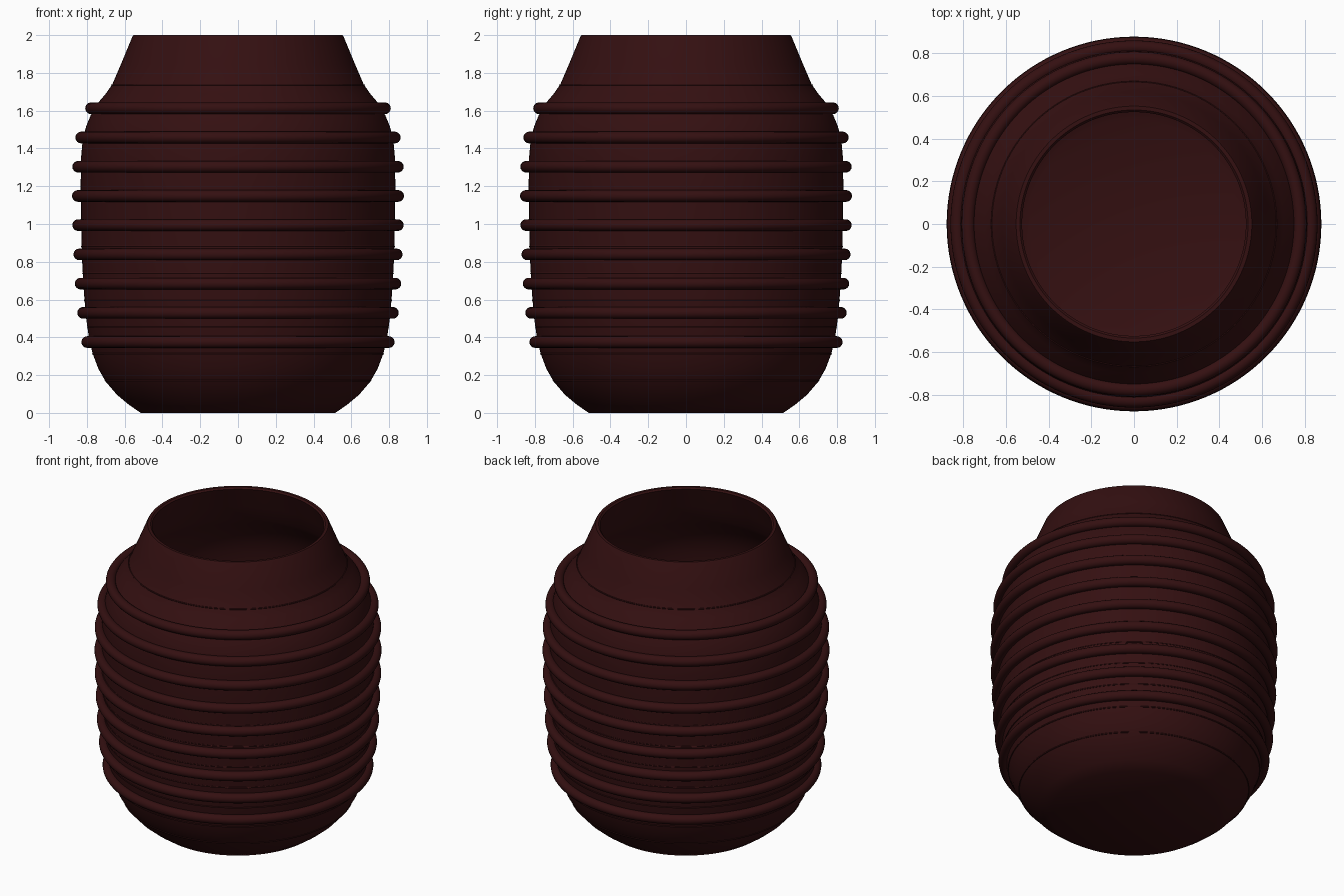
import bpy, bmesh, math

cube = bpy.data.objects.get("Cube")
if cube:
    bpy.data.objects.remove(cube, do_unlink=True)

clay = bpy.data.materials.new("dark_red_brown")
clay.use_nodes = True
colour = (0.034, 0.005, 0.0055, 1)
clay.diffuse_color = colour
clay.node_tree.nodes["Principled BSDF"].inputs["Base Color"].default_value = colour

SIDES = 128


def lathe(name, profile, closed=False):
    """Revolve (radius, height) points around the z axis."""
    bm = bmesh.new()
    verts = [bm.verts.new((r, 0, z)) for r, z in profile]
    pairs = list(zip(verts, verts[1:]))
    if closed:
        pairs.append((verts[-1], verts[0]))
    edges = [bm.edges.new(p) for p in pairs]
    bmesh.ops.spin(bm, geom=verts + edges, axis=(0, 0, 1), cent=(0, 0, 0),
                   angle=math.tau, steps=SIDES)
    bmesh.ops.remove_doubles(bm, verts=bm.verts, dist=0.0005)
    bmesh.ops.recalc_face_normals(bm, faces=bm.faces)
    mesh = bpy.data.meshes.new(name)
    bm.to_mesh(mesh)
    bm.free()
    obj = bpy.data.objects.new(name, mesh)
    bpy.context.collection.objects.link(obj)
    mesh.materials.append(clay)
    bpy.ops.object.select_all(action="DESELECT")
    obj.select_set(True)
    bpy.context.view_layer.objects.active = obj
    bpy.ops.object.shade_smooth_by_angle(angle=math.radians(35))
    return obj


def ring(name, radius, z, thickness, steps):
    """Round hoop around the body."""
    angles = [math.tau * i / steps for i in range(steps)]
    lathe(name, [(radius + thickness * math.cos(a), z + thickness * math.sin(a))
                 for a in angles], closed=True)


# Hollow body: base, outer wall, rounded rim, inner wall, floor
outer = [(0.515, 0), (0.58, 0.045), (0.64, 0.095), (0.7, 0.165), (0.74, 0.235),
         (0.77, 0.315), (0.788, 0.39), (0.804, 0.5), (0.816, 0.64), (0.825, 0.8),
         (0.831, 1.0), (0.833, 1.2), (0.831, 1.35), (0.822, 1.45), (0.803, 1.52),
         (0.78, 1.575), (0.742, 1.64), (0.7, 1.69), (0.665, 1.74), (0.62, 1.845),
         (0.56, 1.99)]
rim = [(0.553, 2.0), (0.535, 2.0), (0.525, 1.99)]
inner = [(r - 0.035, z) for r, z in reversed(outer[2:-1])]
floor = [(0.49, 0.04), (0, 0.04)]
lathe("vase_body", [(0, 0)] + outer + rim + inner + floor)


def wall_radius(z):
    for (r0, z0), (r1, z1) in zip(outer, outer[1:]):
        if z0 <= z <= z1:
            return r0 + (r1 - r0) * (z - z0) / (z1 - z0)


# Raised ribs, evenly spaced up the body
rib_radii = [0.798, 0.82, 0.833, 0.84, 0.846, 0.848, 0.846, 0.83, 0.778]
for i, radius in enumerate(rib_radii):
    ring(f"rib_{i + 1}", radius, 0.375 + 0.1547 * i, 0.031, 16)

# Fine seams between the bands of the wall
for i in range(12):
    z = 0.17 + 0.1423 * i
    ring(f"seam_{i + 1}", wall_radius(z), z, 0.004, 6)
